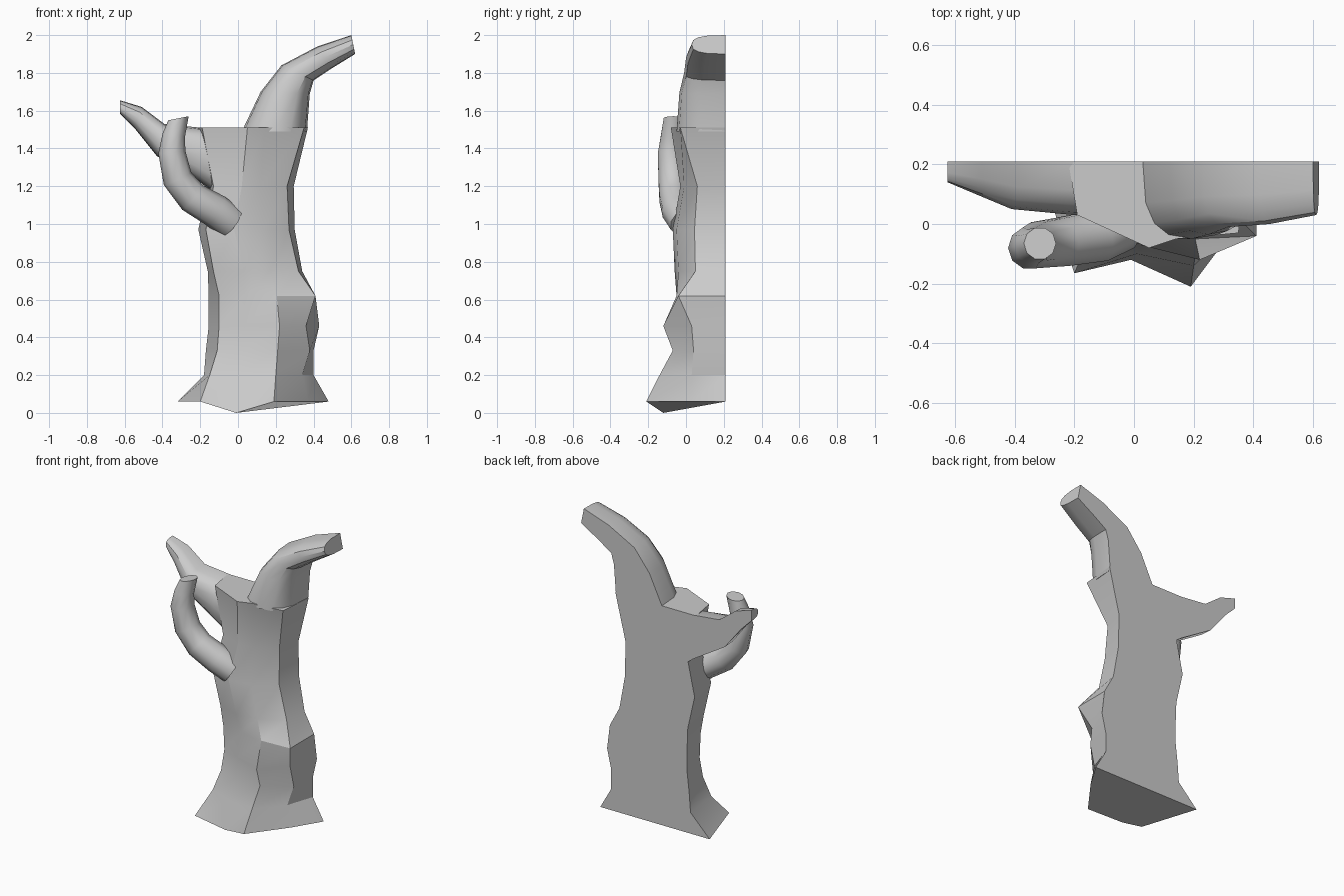
import bpy, bmesh, math
from mathutils import Vector

if "Cube" in bpy.data.objects:
    bpy.data.objects.remove(bpy.data.objects["Cube"])

BACK = 0.21  # flat rear plane


def loft(name, rings, angle):
    """Skin a list of equal-length rings and cap both ends."""
    bm = bmesh.new()
    loops = [[bm.verts.new(p) for p in ring] for ring in rings]
    n = len(loops[0])
    for a, b in zip(loops, loops[1:]):
        for i in range(n):
            j = (i + 1) % n
            bm.faces.new((a[i], a[j], b[j], b[i]))
    bm.faces.new(loops[0])
    bm.faces.new(loops[-1])
    bmesh.ops.recalc_face_normals(bm, faces=bm.faces)
    mesh = bpy.data.meshes.new(name)
    bm.to_mesh(mesh)
    bm.free()
    ob = bpy.data.objects.new(name, mesh)
    bpy.context.collection.objects.link(ob)
    bpy.ops.object.select_all(action='DESELECT')
    ob.select_set(True)
    bpy.context.view_layer.objects.active = ob
    bpy.ops.object.shade_smooth_by_angle(angle=math.radians(angle))
    return ob


def half_ring(top, bottom, front, n=8):
    """Rounded front, flat back; top and bottom are (x, z) on the back plane."""
    pts = []
    for i in range(n + 1):
        t = math.pi * i / n
        c, s = math.cos(t), max(0.0, math.sin(t))
        k = (1 - math.copysign(abs(c) ** 0.75, c)) / 2
        y = BACK - (BACK - front) * s ** 0.65
        pts.append((top[0] + (bottom[0] - top[0]) * k, y,
                    top[1] + (bottom[1] - top[1]) * k))
    return pts


def tube(name, path, n=10):
    """Round limb along (x, y, z, radius) points."""
    pts = [Vector(p[:3]) for p in path]
    rings = []
    for i, p in enumerate(pts):
        d = (pts[min(i + 1, len(pts) - 1)] - pts[max(i - 1, 0)]).normalized()
        if i == len(pts) - 1:
            d = Vector((-0.2, 0, 1)).normalized()
        u = d.cross(Vector((0, 1, 0))).normalized()
        v = d.cross(u)
        r = path[i][3]
        rings.append([p + r * (u * math.cos(2 * math.pi * k / n) + v * math.sin(2 * math.pi * k / n))
                      for k in range(n)])
    return loft(name, rings, 40)


# Trunk: z, back-left x, front-left xy, middle xy, front-right xy, right xy, back-right x
trunk = [
    (0.06, -0.32, -0.20, -0.165, -0.01, -0.12, 0.19, -0.21, 0.37, 0.03, 0.48),
    (0.20, -0.18, -0.15, -0.05, 0.01, -0.10, 0.20, -0.14, 0.34, 0.03, 0.40),
    (0.33, -0.17, -0.11, -0.02, 0.02, -0.07, 0.21, -0.07, 0.38, 0.04, 0.40),
    (0.46, -0.155, -0.10, 0.00, 0.03, -0.05, 0.22, -0.12, 0.36, 0.03, 0.43),
    (0.62, -0.155, -0.10, -0.01, 0.04, -0.05, 0.205, -0.05, 0.41, -0.04, 0.41),
    (0.75, -0.16, -0.13, 0.00, 0.03, -0.06, 0.17, -0.04, 0.32, 0.05, 0.34),
    (0.97, -0.21, -0.17, -0.02, -0.02, -0.07, 0.13, -0.05, 0.27, 0.045, 0.30),
    (1.20, -0.16, -0.13, 0.03, 0.02, -0.03, 0.12, -0.01, 0.26, 0.06, 0.295),
    (1.51, -0.22, -0.19, 0.03, 0.05, -0.08, 0.14, -0.05, 0.35, -0.03, 0.37),
]
rings = []
for k, (z, bl, x1, y1, x2, y2, x3, y3, x4, y4, br) in enumerate(trunk):
    zm = 0.0 if k == 0 else z  # the front toe dips to the ground
    rings.append([(bl, BACK, z), (x1, y1, z), (x2, y2, zm), (x3, y3, z), (x4, y4, z), (br, BACK, z)])
loft("trunk", rings, 28)

# Large right limb growing out of the trunk
right_limb = [
    ((0.02, 1.49), (0.365, 1.49), -0.05), ((0.12, 1.70), (0.38, 1.69), -0.035),
    ((0.23, 1.84), (0.40, 1.76), -0.01), ((0.42, 1.94), (0.49, 1.82), 0.00),
    ((0.60, 2.00), (0.62, 1.90), 0.03),
]
loft("right_limb", [half_ring(*s) for s in right_limb], 35)

# Tapering left limb
left_limb = [
    ((0.02, 1.51), (0.02, 1.05), 0.03), ((-0.20, 1.51), (-0.20, 1.22), 0.03),
    ((-0.39, 1.53), (-0.43, 1.36), 0.05), ((-0.51, 1.62), (-0.55, 1.51), 0.10),
    ((-0.625, 1.655), (-0.625, 1.585), 0.14),
]
loft("left_limb", [half_ring(*s) for s in left_limb], 35)

# Curved front limb
tube("front_limb", [
    (-0.04, 0.00, 1.01, 0.09), (-0.12, -0.04, 1.07, 0.09), (-0.24, -0.06, 1.14, 0.085),
    (-0.32, -0.07, 1.24, 0.08), (-0.35, -0.08, 1.38, 0.072), (-0.34, -0.075, 1.47, 0.06),
    (-0.315, -0.065, 1.56, 0.055),
])
